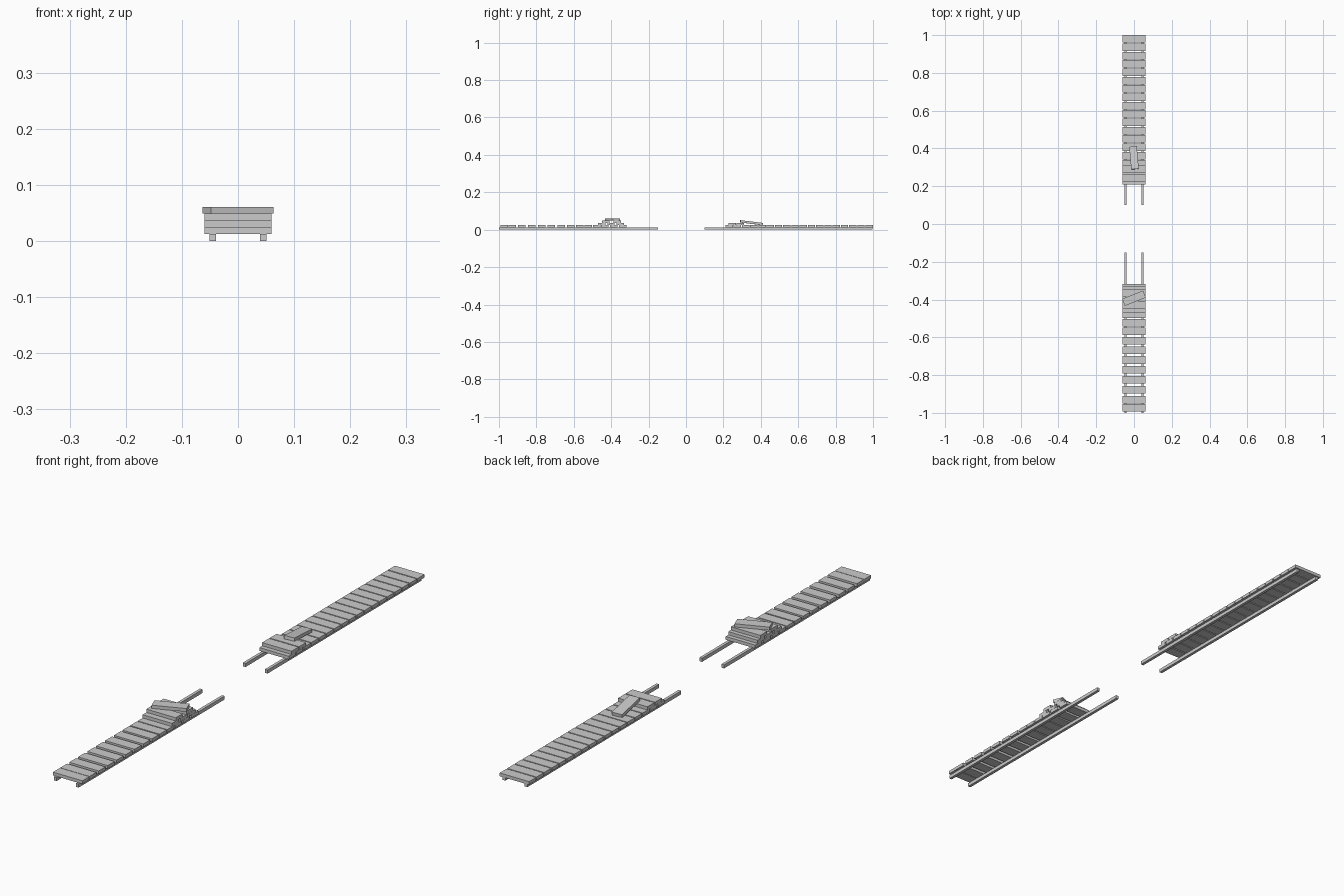
import bpy
from math import radians

if "Cube" in bpy.data.objects:
    bpy.data.objects.remove(bpy.data.objects["Cube"])

L, W, T = 0.12, 0.040, 0.012   # plank length, width, thickness


def box(name, loc, size, rot=(0, 0, 0)):
    bpy.ops.mesh.primitive_cube_add(size=1, location=loc, rotation=rot)
    o = bpy.context.object
    o.name = name
    o.scale = size
    return o


def plank(name, y, layer, x=0.0, rot_z=0.0):
    # layer 0 rests on the rails, each further layer on the one below
    z = 0.0185 + layer * 0.0122
    return box(name, (x, y, z), (L, W, T), (0, 0, radians(rot_z)))


# Long support rails under both half-finished walkways
for side, sx in (("left", -1), ("right", 1)):
    box(f"front_rail_{side}", (sx * 0.045, -0.575, 0.0065), (0.011, 0.85, 0.013))
    box(f"back_rail_{side}", (sx * 0.045, 0.548, 0.0065), (0.011, 0.896, 0.013))

# Front walkway decking, unevenly spaced
front_y = [-0.972, -0.93, -0.877, -0.825, -0.772, -0.72, -0.668,
           -0.617, -0.567, -0.522, -0.478, -0.434, -0.387, -0.337]
for i, y in enumerate(front_y):
    plank(f"front_deck_plank_{i}", y, 0)

# Back walkway decking
for i in range(18):
    plank(f"back_deck_plank_{i}", 0.23 + i * 0.0441, 0)

# Front stack of spare planks, topped by a turned one
for i, y in enumerate((-0.45, -0.401, -0.352)):
    plank(f"front_stack_lower_{i}", y, 1)
for i, y in enumerate((-0.428, -0.367)):
    plank(f"front_stack_upper_{i}", y, 2)
plank("front_stack_loose_plank", -0.393, 3, rot_z=22)

# Back stack with one plank leaning on it
for i, y in enumerate((0.246, 0.290)):
    plank(f"back_stack_plank_{i}", y, 1)
box("back_leaning_plank", (0, 0.35, 0.0375), (W, L, T),
    (radians(-7), 0, radians(5)))
